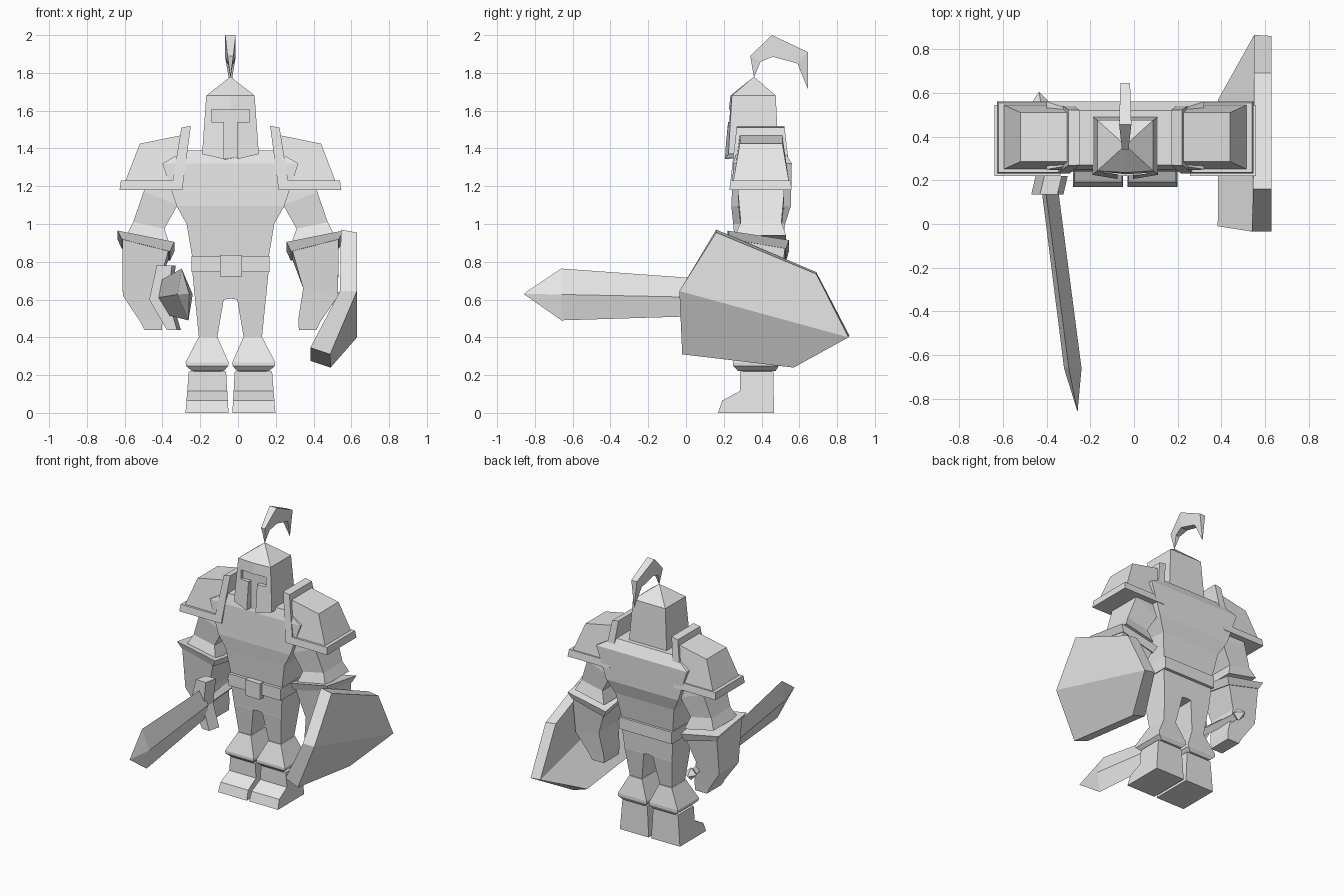
import bpy
import bmesh
from mathutils import Vector

cube = bpy.data.objects.get("Cube")
if cube:
    bpy.data.objects.remove(cube, do_unlink=True)

CX = -0.04   # symmetry plane of the body
CY = 0.395   # mid depth of the body

steel = bpy.data.materials.new("plain_grey")
steel.use_nodes = True
GREY = (0.8, 0.8, 0.8, 1)
steel.diffuse_color = GREY
steel.node_tree.nodes["Principled BSDF"].inputs["Base Color"].default_value = GREY


def loft(name, rings):
    """Skin a list of equal-length point rings and cap the ends; a one-point ring is a tip."""
    bm = bmesh.new()
    loops = [[bm.verts.new(p) for p in ring] for ring in rings]
    for a, b in zip(loops, loops[1:]):
        n = max(len(a), len(b))
        for i in range(n):
            j = (i + 1) % n
            if len(a) == 1:
                bm.faces.new((a[0], b[j], b[i]))
            elif len(b) == 1:
                bm.faces.new((a[i], a[j], b[0]))
            else:
                bm.faces.new((a[i], a[j], b[j], b[i]))
    for end in (loops[0], loops[-1]):
        if len(end) > 2:
            bm.faces.new(end)
    bmesh.ops.recalc_face_normals(bm, faces=bm.faces)
    mesh = bpy.data.meshes.new(name)
    bm.to_mesh(mesh)
    bm.free()
    mesh.materials.append(steel)
    obj = bpy.data.objects.new(name, mesh)
    bpy.context.collection.objects.link(obj)
    return obj


def ring(inner, outer, y0, y1, tilt=0):
    """Four-sided ring from an inner and outer (offset, z) point; tilt lowers the back edge."""
    (a, za), (b, zb) = inner, outer
    return [(a, y0, za), (b, y0, zb), (b, y1, zb - tilt), (a, y1, za - tilt)]


def flat(half, z, y0, y1):
    return ring((-half, z), (half, z), y0, y1)


def body(name, rings):
    """Part measured from the symmetry plane."""
    return loft(name, [[(CX + x, y, z) for x, y, z in r] for r in rings])


def pair(name, rings):
    for side, s in (("left", 1), ("right", -1)):
        body(f"{side}_{name}", [[(s * x, y, z) for x, y, z in r] for r in rings])


def box(name, x0, x1, y0, y1, z0, z1):
    return loft(name, [ring((x0, z), (x1, z), y0, y1) for z in (z0, z1)])


# Torso, belt and buckle
body("torso", [flat(0.195, 0.78, 0.27, 0.49), flat(0.232, 1.0, 0.25, 0.525),
               flat(0.285, 1.095, 0.24, 0.555), flat(0.36, 1.32, 0.25, 0.56),
               flat(0.24, 1.39, 0.27, 0.52)])
body("belt", [flat(0.207, 0.745, 0.245, 0.515), flat(0.207, 0.83, 0.245, 0.515)])
box("buckle", -0.095, 0.02, 0.22, 0.26, 0.722, 0.836)

# Helmet: faceted shell with a pointed crown and a T-shaped visor recess


def helmet_ring(h, front, side, back, zf, zs, zb):
    return [(-h, side, zs), (0, front, zf), (h, side, zs), (h, back, zb), (-h, back, zb)]


helmet = body("helmet", [helmet_ring(0.15, 0.2, 0.225, 0.49, 1.335, 1.37, 1.37),
                         helmet_ring(0.128, 0.235, 0.243, 0.475, 1.68, 1.68, 1.68),
                         [(0, 0.36, 1.78)]])
tee = [(-0.035, 1.3), (0.035, 1.3), (0.035, 1.54), (0.1, 1.54),
       (0.1, 1.605), (-0.1, 1.605), (-0.1, 1.54), (-0.035, 1.54)]
cutter = body("visor_cutter", [[(x, y, z) for x, z in tee] for y in (0.1, 0.255)])
cutter.hide_render = True
cutter.hide_viewport = True
cutter.display_type = 'WIRE'
cut = helmet.modifiers.new("visor", 'BOOLEAN')
cut.operation = 'DIFFERENCE'
cut.solver = 'EXACT'
cut.object = cutter

# Plume: outer edge, inner edge and half width along its curve
plume = [((0.34, 1.89), (0.395, 1.86), 0.015), ((0.455, 2.0), (0.46, 1.885), 0.028),
         ((0.645, 1.91), (0.59, 1.85), 0.022)]
body("plume", [[(0, 0.36, 1.775)]]
     + [[(-w, *o), (w, *o), (w, *i), (-w, *i)] for o, i, w in plume]
     + [[(0, 0.645, 1.715)]])

# Shoulder armour: L-shaped rim and a tapered block
rim = [(0.255, 1.18), (0.587, 1.18), (0.58, 1.23), (0.305, 1.23), (0.26, 1.51), (0.21, 1.52)]
pair("shoulder_rim", [[(x, CY + s * (0.165 - 0.115 * (z - 1.18)), z) for x, z in rim]
                      for s in (-1, 1)])
pair("shoulder_block", [ring((0.3, 1.225), (0.557, 1.225), 0.25, 0.545),
                        ring((0.26, 1.47), (0.48, 1.425), 0.285, 0.51)])

# Arms
pair("upper_arm", [ring((0.2, 1.25), (0.42, 1.3), 0.285, 0.51),
                   ring((0.28, 1.1), (0.46, 1.17), 0.275, 0.52),
                   ring((0.35, 0.975), (0.515, 1.01), 0.29, 0.505),
                   ring((0.32, 0.89), (0.55, 0.94), 0.26, 0.53)])
pair("cuff", [ring((0.297, 0.905), (0.597, 0.965), 0.22, 0.545, 0.05),
              ring((0.32, 0.855), (0.575, 0.92), 0.235, 0.53, 0.05)])
pair("forearm", [ring((0.325, 0.87), (0.572, 0.93), 0.24, 0.525, 0.05),
                 ring((0.385, 0.66), (0.57, 0.62), 0.275, 0.495)])
pair("hand", [ring((0.385, 0.66), (0.57, 0.62), 0.275, 0.495),
              ring((0.36, 0.5), (0.475, 0.48), 0.295, 0.475),
              ring((0.362, 0.44), (0.455, 0.44), 0.3, 0.47)])

# Legs, flared knee guards and boots
pair("leg", [ring((0, 0.76), (0.203, 0.76), 0.265, 0.495),
             ring((0, 0.605), (0.188, 0.605), 0.28, 0.485),
             ring((0.036, 0.6), (0.187, 0.6), 0.28, 0.485),
             ring((0.07, 0.4), (0.167, 0.4), 0.305, 0.455),
             ring((0.045, 0.2), (0.195, 0.2), 0.3, 0.455)])
pair("knee_guard", [ring((0.068, 0.4), (0.169, 0.4), 0.3, 0.46),
                    ring((0.01, 0.268), (0.237, 0.268), 0.25, 0.49),
                    ring((0.012, 0.248), (0.235, 0.248), 0.25, 0.49),
                    ring((0.035, 0.222), (0.205, 0.222), 0.275, 0.475)])
boot = [(0.17, 0), (0.192, 0.065), (0.285, 0.115), (0.285, 0.22), (0.462, 0.22), (0.466, 0)]
pair("boot", [[(e + k * z, y, z) for y, z in boot] for e, k in ((0.01, 0.06), (0.238, -0.08))])

# Sword: diamond-section blade, bent guard, grip and pommel


def diamond(x, y, z, hx, hz, lean=0.0):
    return [(x - lean, y, z + hz), (x + hx, y, z), (x + lean, y, z - hz), (x - hx, y, z)]


loft("sword_blade", [diamond(-0.385, 0.16, 0.61, 0.038, 0.095, 0.02),
                     diamond(-0.28, -0.66, 0.627, 0.04, 0.137, 0.018),
                     [(-0.258, -0.86, 0.63)]])
spine = [(-0.385, 0.78), (-0.415, 0.6), (-0.345, 0.44)]
widths = (0.035, 0.045, 0.022)
loft("sword_guard", [[(x - w - 0.01, 0.135, z), (x + w, 0.135, z),
                      (x + w + 0.02, 0.22, z), (x - w + 0.01, 0.22, z)]
                     for (x, z), w in zip(spine, widths)])
loft("sword_grip", [diamond(-0.395, 0.18, 0.6, 0.03, 0.032),
                    diamond(-0.425, 0.53, 0.595, 0.03, 0.032)])
loft("sword_pommel", [[(-0.42, 0.5, 0.595)], diamond(-0.425, 0.55, 0.595, 0.045, 0.045),
                      [(-0.435, 0.605, 0.595)]])

# Shield: upper panel upright, lower panel folded inward along a ridge
ridge_f, ridge_b = Vector((0.63, -0.035, 0.645)), Vector((0.63, 0.86, 0.4))
outer = [ridge_f, Vector((0.63, 0.16, 0.955)), Vector((0.63, 0.69, 0.735)), ridge_b,
         Vector((0.49, 0.57, 0.24)), Vector((0.488, -0.02, 0.31))]
shifts = [(-0.09, 0, 0), (-0.085, 0, 0.015), (-0.08, 0, 0.01),
          (-0.08, 0.005, 0.01), (-0.105, 0, 0.035), (-0.105, 0.01, 0.035)]
inner = [p + Vector(s) for p, s in zip(outer, shifts)]
bm = bmesh.new()
front = [bm.verts.new(p) for p in outer]
back = [bm.verts.new(p) for p in inner]
for f in (front, back):
    bm.faces.new(f[:4])
    bm.faces.new((f[0], f[3], f[4], f[5]))
for i in range(6):
    j = (i + 1) % 6
    bm.faces.new((front[i], front[j], back[j], back[i]))
bmesh.ops.recalc_face_normals(bm, faces=bm.faces)
shield_mesh = bpy.data.meshes.new("shield")
bm.to_mesh(shield_mesh)
bm.free()
shield_mesh.materials.append(steel)
bpy.context.collection.objects.link(bpy.data.objects.new("shield", shield_mesh))
box("shield_grip", 0.4, 0.55, 0.34, 0.43, 0.57, 0.64)
